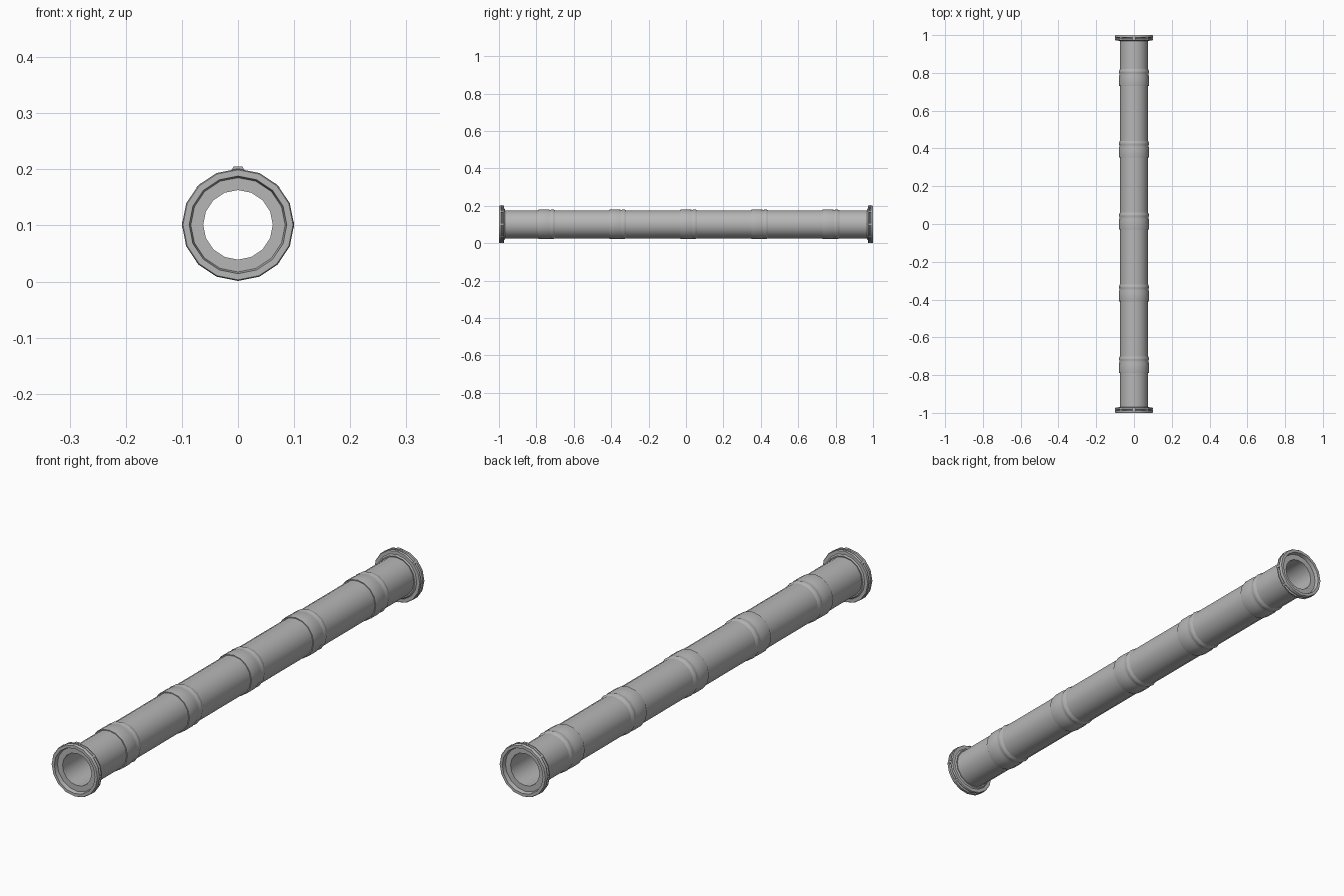
import bpy, bmesh, math
from mathutils import Matrix

if "Cube" in bpy.data.objects:
    bpy.data.objects.remove(bpy.data.objects["Cube"])

SIDES = 16
CZ = 0.101          # height of the pipe axis

metal = bpy.data.materials.new("dark_grey")
metal.diffuse_color = (0.24, 0.24, 0.24, 1)
metal.use_nodes = True
metal.node_tree.nodes["Principled BSDF"].inputs["Base Color"].default_value = metal.diffuse_color
metal.diffuse_color = (0.47, 0.47, 0.47, 1)
metal.use_nodes = True
metal.node_tree.nodes["Principled BSDF"].inputs["Base Color"].default_value = metal.diffuse_color


def finish(name, bm):
    me = bpy.data.meshes.new(name)
    bm.to_mesh(me)
    bm.free()
    me.materials.append(metal)
    ob = bpy.data.objects.new(name, me)
    bpy.context.collection.objects.link(ob)
    bpy.ops.object.select_all(action='DESELECT')
    ob.select_set(True)
    bpy.context.view_layer.objects.active = ob
    bpy.ops.object.shade_smooth_by_angle(angle=math.radians(35))
    return ob


def lathe(name, profile, y=0.0, flip=1):
    """Revolve a closed (radius, along) profile about the pipe axis."""
    bm = bmesh.new()
    rings = []
    for i in range(SIDES):
        a = 2 * math.pi * i / SIDES
        rings.append([bm.verts.new((r * math.cos(a), y + flip * t, CZ + r * math.sin(a)))
                      for r, t in profile])
    n = len(profile)
    for i in range(SIDES):
        p, q = rings[i], rings[(i + 1) % SIDES]
        for j in range(n):
            k = (j + 1) % n
            bm.faces.new((p[j], p[k], q[k], q[j]))
    bmesh.ops.recalc_face_normals(bm, faces=bm.faces)
    return finish(name, bm)


# Long hollow tube
lathe("pipe_tube", [(0.062, -0.985), (0.075, -0.985), (0.075, 0.985), (0.062, 0.985)])

# Bell-shaped socket joints, square lip towards the front
socket = [(0.074, -0.045), (0.0785, -0.045), (0.0795, -0.040), (0.0795, 0.004),
          (0.0775, 0.014), (0.0775, 0.021), (0.0795, 0.028), (0.0795, 0.033), (0.074, 0.046)]
for i in range(5):
    lathe(f"socket_joint_{i + 1}", socket, y=-0.744 + 0.38 * i)

# End flanges: grooved rim with a recessed face
flange = [(0.062, 0.985), (0.062, 0.972), (0.080, 0.968), (0.085, 0.972),
          (0.098, 0.972), (0.100, 0.975), (0.100, 0.979), (0.093, 0.981),
          (0.093, 0.986), (0.100, 0.988), (0.100, 0.997), (0.098, 1.0),
          (0.087, 1.0), (0.084, 0.985)]
for label, s in (("front", -1), ("back", 1)):
    lathe(f"{label}_flange", flange, flip=s)
    # Small studs bridging the groove between the two rims
    bm = bmesh.new()
    for i in range(8):
        a = math.pi / 4 * i
        place = (Matrix.Translation((0, s * 0.9825, CZ)) @ Matrix.Rotation(a, 4, 'Y')
                 @ Matrix.Translation((0, 0, 0.0955)) @ Matrix.Diagonal((0.010, 0.018, 0.008, 1)))
        bmesh.ops.create_cube(bm, size=1, matrix=place)
    finish(f"{label}_studs", bm)
    # Low clip on top of the rim
    bm = bmesh.new()
    bmesh.ops.create_cube(bm, size=1)
    for v in bm.verts:
        width = 0.026 if v.co.z < 0 else 0.016
        v.co = (v.co.x * width, s * 0.984 + v.co.y * 0.012, 0.2005 + v.co.z * 0.009)
    finish(f"{label}_clip", bm)
